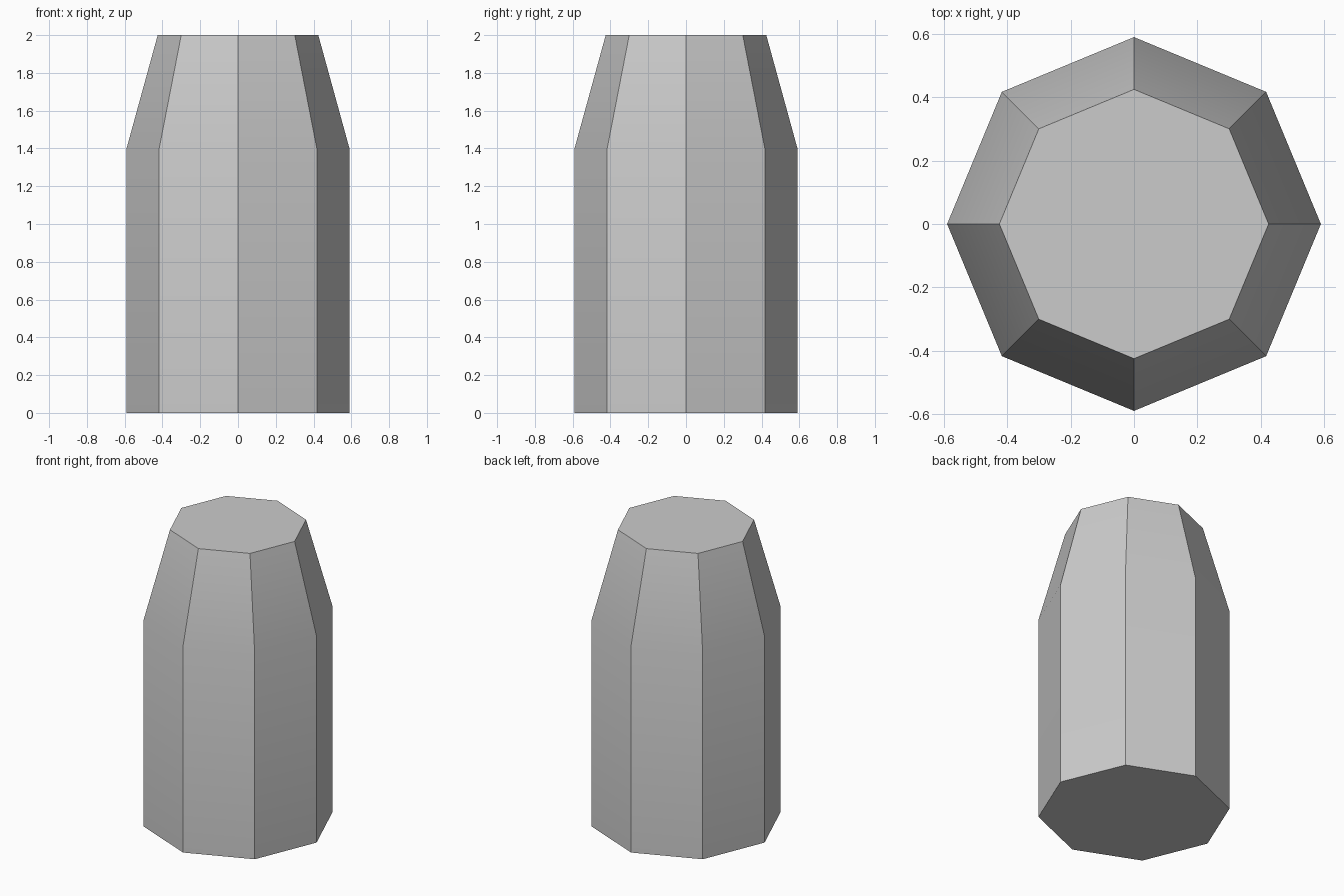
import bpy, bmesh
from math import cos, sin, pi, radians

cube = bpy.data.objects.get("Cube")
if cube:
    bpy.data.objects.remove(cube, do_unlink=True)

# Plain grey material
GREY = (0.6, 0.6, 0.6, 1)
mat = bpy.data.materials.new("grey")
mat.use_nodes = True
mat.diffuse_color = GREY
mat.node_tree.nodes["Principled BSDF"].inputs["Base Color"].default_value = GREY

# Eight-sided column with a tapered top: (radius, height) of each ring
SIDES = 8
PROFILE = [(0.59, 0), (0.59, 1.4), (0.425, 2)]

bm = bmesh.new()
rings = [[bm.verts.new((r * cos(2 * pi * i / SIDES), r * sin(2 * pi * i / SIDES), z))
          for i in range(SIDES)] for r, z in PROFILE]
for low, high in zip(rings, rings[1:]):
    for i in range(SIDES):
        j = (i + 1) % SIDES
        bm.faces.new((low[i], low[j], high[j], high[i]))

# Flat caps
bm.faces.new(rings[0][::-1])
bm.faces.new(rings[-1])

mesh = bpy.data.meshes.new("tapered_column")
bm.to_mesh(mesh)
bm.free()
mesh.materials.append(mat)
column = bpy.data.objects.new("tapered_column", mesh)
bpy.context.collection.objects.link(column)

# Soft shading over the bend, crisp vertical edges
bpy.ops.object.select_all(action="DESELECT")
column.select_set(True)
bpy.context.view_layer.objects.active = column
bpy.ops.object.shade_smooth_by_angle(angle=radians(30))
